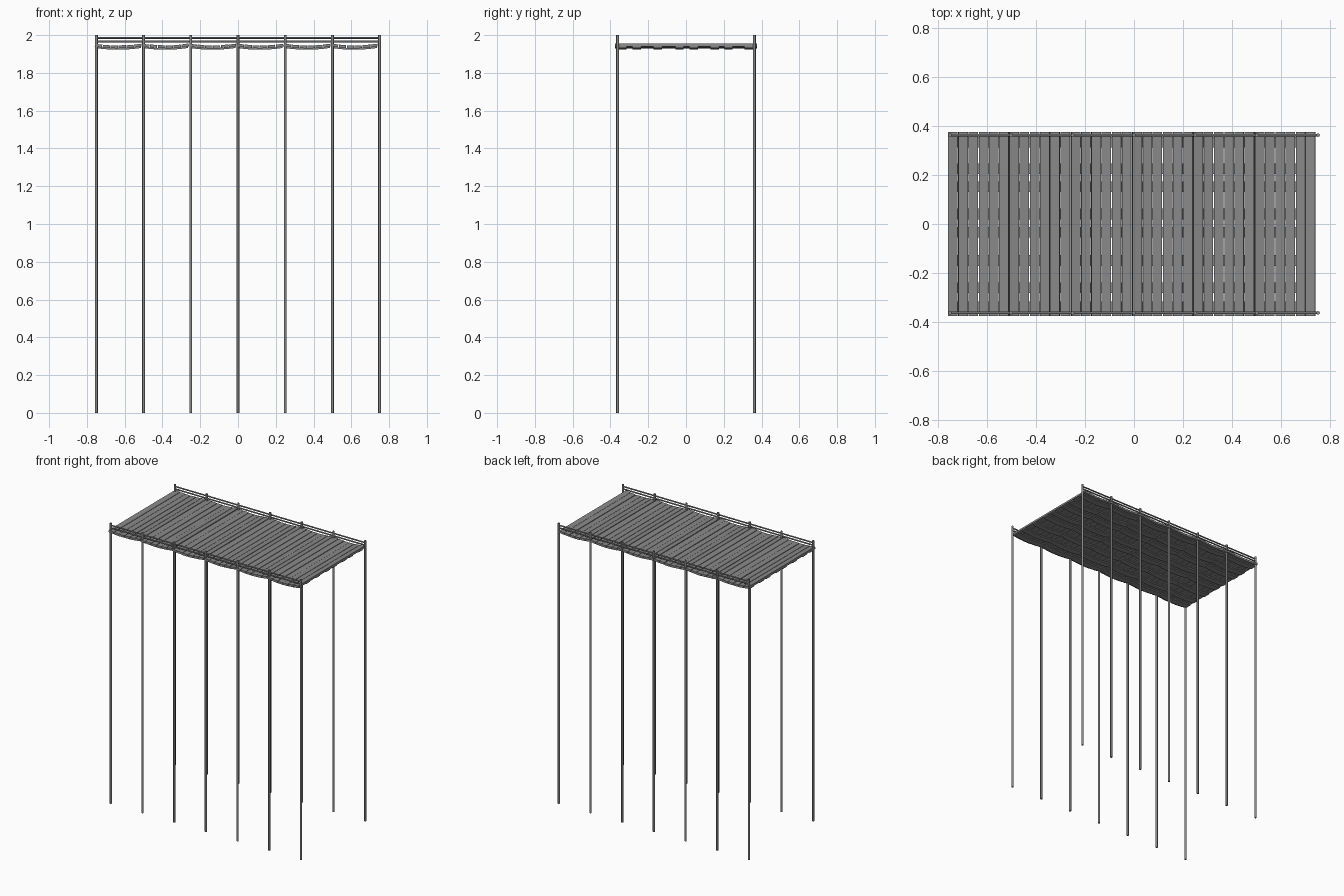
import bpy, math, random
from mathutils import Matrix

if "Cube" in bpy.data.objects:
    bpy.data.objects.remove(bpy.data.objects["Cube"])
random.seed(4)

PITCH, BAY = 0.25 / 6, 0.25
X0 = -0.76                      # left edge of the decking

dark = bpy.data.materials.new("dark_grey")
dark.diffuse_color = (0.25, 0.25, 0.25, 1)
dark.use_nodes = True
dark.node_tree.nodes["Principled BSDF"].inputs["Base Color"].default_value = dark.diffuse_color


def sag(x):
    """Height and tilt of the deck, which droops between posts."""
    u = ((x - X0) % BAY) / BAY * 2 - 1
    return 1.948 - 0.010 * (1 - u * u), math.atan(0.020 * u / (BAY / 2))


def mesh_object(name, verts, faces):
    me = bpy.data.meshes.new(name)
    me.from_pydata(verts, [], faces)
    me.materials.append(dark)
    ob = bpy.data.objects.new(name, me)
    bpy.context.collection.objects.link(ob)
    return ob


def box(name, loc, size, tilt):
    v = [(x * size[0] / 2, y * size[1] / 2, z * size[2] / 2)
         for x in (-1, 1) for y in (-1, 1) for z in (-1, 1)]
    f = [(0, 1, 3, 2), (4, 6, 7, 5), (0, 4, 5, 1), (2, 3, 7, 6), (0, 2, 6, 4), (1, 5, 7, 3)]
    ob = mesh_object(name, v, f)
    ob.matrix_world = Matrix.Translation(loc) @ Matrix.Rotation(-tilt, 4, 'Y')


def rod(name, loc, length, radius, along_x=False):
    rot = (0, math.pi / 2, 0) if along_x else (0, 0, 0)
    bpy.ops.mesh.primitive_cylinder_add(vertices=8, radius=radius, depth=length,
                                        location=loc, rotation=rot)
    ob = bpy.context.object
    ob.name = name
    ob.data.materials.append(dark)
    bpy.ops.object.shade_smooth_by_angle(angle=math.radians(50))


# posts and the two hand rails on each side
for side, y in (("front", -0.362), ("back", 0.362)):
    for i in range(7):
        rod(f"{side}_post_{i}", (-0.75 + i * BAY, y, 1.0), 2.0, 0.0075)
    for label, z in (("upper", 1.985), ("lower", 1.967)):
        rod(f"{side}_{label}_rail", (0, y, z), 1.512, 0.005, True)

# deck planks following the droop, with slight unevenness
for i in range(36):
    x = X0 + (i + 0.5) * PITCH
    z, tilt = sag(x)
    loc = (x + 0.001 + random.uniform(-0.001, 0.001), 0, z + random.uniform(-0.001, 0.001))
    box(f"plank_{i}", loc, (0.0385, 0.75, 0.015), tilt)

# curved support straps below the planks, one per bay and row
ROWS = (-0.338, -0.26, -0.149, -0.034, 0.041, 0.152, 0.225, 0.333)
N = 6
for bay in range(6):
    for r, y in enumerate(ROWS):
        verts, faces = [], []
        for k in range(N + 1):
            x = X0 + bay * BAY + 0.004 + (BAY - 0.008) * k / N
            z = sag(x)[0] - 0.0075
            verts += [(x, y - 0.022, z), (x, y + 0.022, z),
                      (x, y + 0.022, z - 0.008), (x, y - 0.022, z - 0.008)]
        for k in range(N):
            a, b = 4 * k, 4 * k + 4
            faces += [(a + j, b + j, b + (j + 1) % 4, a + (j + 1) % 4) for j in range(4)]
        faces += [(0, 1, 2, 3), tuple(4 * N + j for j in (3, 2, 1, 0))]
        # profile runs clockwise seen from +x, so flip to face outward
        mesh_object(f"strap_{bay}_{r}", verts, faces).data.validate()
        import bmesh
        bm = bmesh.new()
        me = bpy.data.meshes[f"strap_{bay}_{r}"]
        bm.from_mesh(me)
        bmesh.ops.recalc_face_normals(bm, faces=bm.faces)
        bm.to_mesh(me)
        bm.free()
